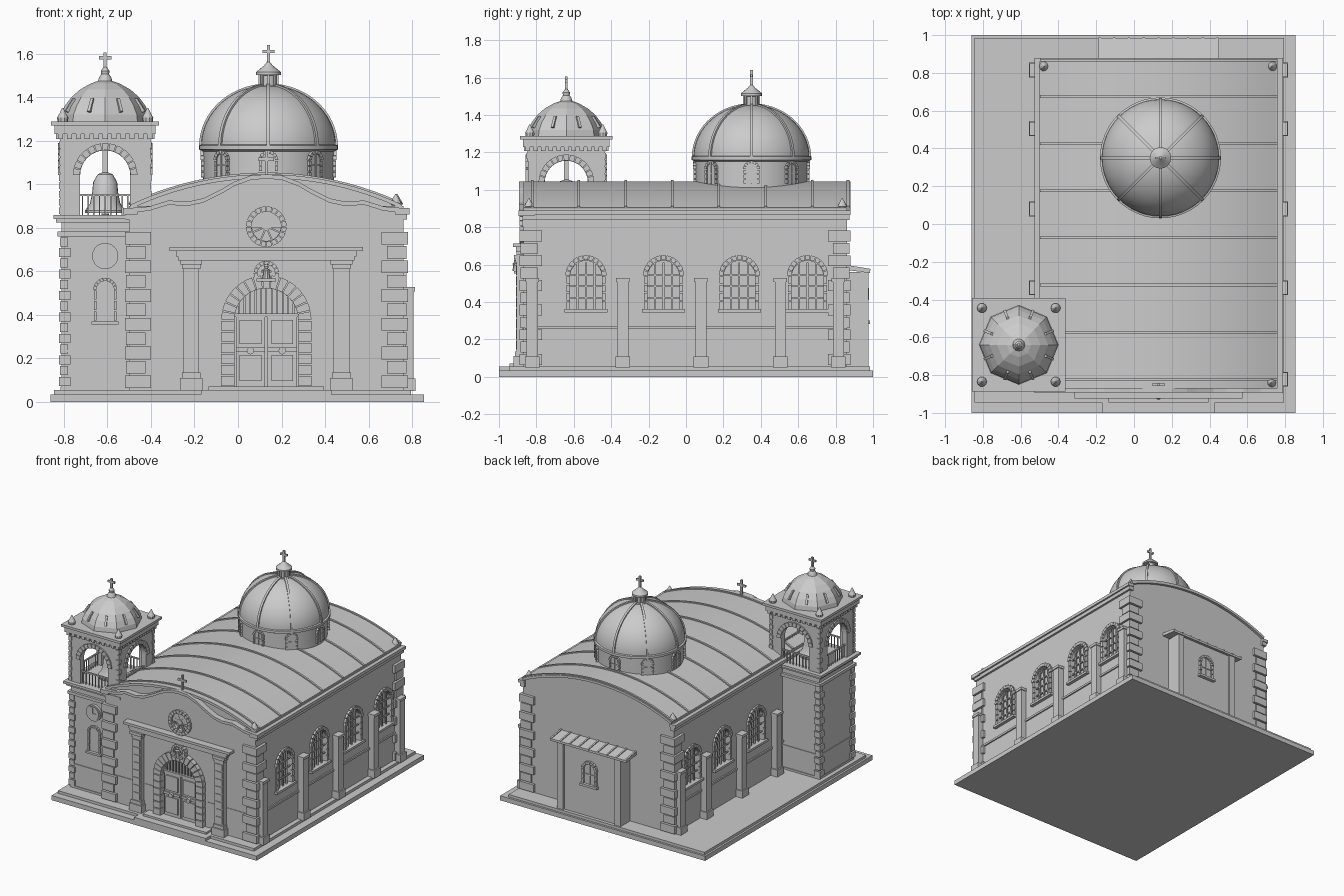
import bpy, bmesh, math
from mathutils import Matrix, Vector

stone = bpy.data.materials.new("grey stone")
stone.diffuse_color = (0.6, 0.6, 0.6, 1)
CX = 0.13                      # nave centre line
TX, TY = -0.61, -0.64          # tower centre
DX, DY = 0.14, 0.35            # dome centre
FRONT, BACK = -0.87, 0.86      # nave end walls
I = Matrix.Identity(4)
parts = {}


def bm_of(name):
    return parts.setdefault(name, bmesh.new())


def place(x, y, deg=0, z=0):
    return Matrix.Translation((x, y, z)) @ Matrix.Rotation(math.radians(deg), 4, 'Z')


def prism(name, pts, y0, y1, M=I):
    """Extrude an (x, z) outline from y0 to y1."""
    bm = bm_of(name)
    a = [bm.verts.new(M @ Vector((x, y0, z))) for x, z in pts]
    b = [bm.verts.new(M @ Vector((x, y1, z))) for x, z in pts]
    bm.faces.new(a)
    bm.faces.new(b[::-1])
    for i in range(len(a)):
        j = (i + 1) % len(a)
        bm.faces.new((a[j], a[i], b[i], b[j]))


def box(name, x0, x1, y0, y1, z0, z1, M=I):
    prism(name, [(x0, z0), (x1, z0), (x1, z1), (x0, z1)], y0, y1, M)


def cbox(name, cx, hw, y0, y1, z0, z1, M=I):
    box(name, cx - hw, cx + hw, y0, y1, z0, z1, M)


def lathe(name, prof, n, M=I, start=0.0):
    bm = bm_of(name)
    rings = [[bm.verts.new(M @ Vector((r * math.cos(start + math.tau * i / n), r * math.sin(start + math.tau * i / n), z)))
              for i in range(n)] for r, z in prof]
    for a, b in zip(rings, rings[1:]):
        for i in range(n):
            j = (i + 1) % n
            bm.faces.new((a[i], a[j], b[j], b[i]))
    bm.faces.new(rings[0][::-1])
    bm.faces.new(rings[-1])


def arc(r, cz, a0=0, a1=180, n=16, cx=0):
    return [(cx + r * math.cos(math.radians(a0 + (a1 - a0) * i / n)),
             cz + r * math.sin(math.radians(a0 + (a1 - a0) * i / n))) for i in range(n + 1)]


def arch_shape(hw, z0, spring):
    return [(-hw, z0), (hw, z0)] + arc(hw, spring)


def voussoirs(name, r0, r1, cz, n, y0, y1, M, a0=0, a1=180):
    step = (a1 - a0) / n
    for i in range(n):
        a, b = a0 + step * (i + 0.06), a0 + step * (i + 0.94)
        prism(name, arc(r1, cz, a, b, 2) + arc(r0, cz, b, a, 2), y0, y1, M)


def jambs(name, r0, r1, z0, z1, n, y0, y1, M):
    h = (z1 - z0) / n
    for s in (-1, 1):
        for i in range(n):
            cbox(name, s * (r0 + r1) / 2, (r1 - r0) / 2, y0, y1, z0 + h * i + 0.003, z0 + h * (i + 1) - 0.003, M)


def quoins(name, x, y, sx, sy, z0, z1, n, long=0.1, short=0.075, out=0.02):
    """Alternating corner stones; sx, sy point away from the building."""
    h = (z1 - z0) / n
    for i in range(n):
        l, o = (long, out) if i % 2 == 0 else (short, out * 0.7)
        xs, ys = sorted((x + sx * o, x - sx * l)), sorted((y + sy * o, y - sy * l))
        box(name, *xs, *ys, z0 + h * i + 0.004, z0 + h * (i + 1) - 0.004)


def cross(name, x, y, z0, z1, arm):
    h = z1 - z0
    cbox(name, x, 0.007, y - 0.007, y + 0.007, z0, z1)
    cbox(name, x, arm, y - 0.006, y + 0.006, z0 + h * 0.58, z0 + h * 0.58 + 0.015)


# base and entry steps
box("base", -0.86, 0.855, -1, 1, 0, 0.035)
box("base_upper", -0.845, 0.795, -0.945, 0.985, 0.035, 0.055)
box("front_steps", -0.17, 0.43, -1, -0.94, 0.035, 0.055)
box("front_steps", -0.135, 0.395, -0.945, FRONT, 0.055, 0.07)

# nave walls with arched recesses cut for the openings
box("nave_walls", -0.5, 0.76, FRONT, BACK, 0.05, 0.9)
win_y = (-0.535, -0.12, 0.285, 0.65)
side_frames = [place(0.76, y, 90) for y in win_y] + [place(-0.5, y, -90) for y in win_y[1:]]
door_M = place(CX, FRONT)
for M in side_frames:
    prism("opening_cutter", arch_shape(0.085, 0.36, 0.535), -0.05, 0.03, M)
prism("opening_cutter", arch_shape(0.147, 0.07, 0.375), -0.05, 0.035, door_M)
prism("opening_cutter", arc(0.066, 0.805, 0, 345, 23), -0.05, 0.025, door_M)

# side windows: surround, sill and bars
for M in side_frames:
    voussoirs("window_surrounds", 0.085, 0.11, 0.54, 11, -0.015, 0.005, M)
    jambs("window_surrounds", 0.085, 0.105, 0.36, 0.54, 4, -0.012, 0.005, M)
    cbox("window_sills", 0, 0.115, -0.025, 0.005, 0.345, 0.362, M)
    for u in (-0.045, 0, 0.045):
        cbox("window_bars", u, 0.005, 0.005, 0.015, 0.36, 0.61, M)
    for z in (0.42, 0.48, 0.54):
        cbox("window_bars", 0, 0.085, 0.005, 0.015, z, z + 0.008, M)

# side buttresses, wall bands, cornices
for s in (-1, 1):
    M = place(CX + s * 0.63, 0, 90 * s)
    for y in (-0.822, -0.338, 0.08, 0.505, 0.815):
        if s < 0 and y < -0.5:
            continue
        cbox("buttresses", s * y, 0.03, -0.045, 0.01, 0.05, 0.515, M)
        cbox("buttresses", s * y, 0.036, -0.052, 0.01, 0.508, 0.528, M)
        cbox("buttresses", s * y, 0.039, -0.055, 0.01, 0.05, 0.108, M)
    box("wall_bands", -0.86, 0.86, -0.01, 0.01, 0.255, 0.27, M)
    box("cornice", -0.875, 0.875, -0.016, 0.02, 0.838, 0.865, M)
    box("cornice", -0.88, 0.88, -0.028, 0.02, 0.865, 0.888, M)
    for y in (FRONT, BACK):
        quoins("nave_quoins", CX + s * 0.63, y, s, 1 if y > 0 else -1, 0.06, 0.785, 11)

# barrel roof, gable fill and ribs
R = 1.465
half = math.degrees(math.asin(0.625 / R))
RZ = 1.045 - R
vault = lambda d: arc(R + d, RZ, 90 - half, 90 + half, 28, CX)
prism("roof_fill", vault(-0.012), FRONT + 0.02, BACK)
prism("roof", vault(0) + vault(-0.018)[::-1], FRONT, 0.88)
for i in range(8):
    y = -0.822 + i * 0.2495 if i < 7 else 0.866
    prism("roof_ribs", vault(0.008) + vault(-0.01)[::-1], y - 0.007, y + 0.007)
for x, y in ((-0.475, 0.835), (0.73, 0.835), (0.725, -0.84)):
    lathe("roof_pinnacles", [(0.022, 0.87), (0.022, 0.905), (0.027, 0.91), (0.014, 0.935), (0.002, 0.955)], 10, place(x, y))

# curvy front parapet with coping
right = [(0.0, 1.025), (0.07, 1.02), (0.15, 0.99), (0.20, 0.96), (0.29, 0.915), (0.36, 0.9), (0.45, 0.905), (0.54, 0.877), (0.63, 0.87)]
curve = [(CX - x, z) for x, z in right[:0:-1]] + [(CX + x, z) for x, z in right]
prism("parapet", [(CX + 0.63, 0.8), (CX - 0.63, 0.8)] + curve, FRONT - 0.004, -0.825)
for a, b in zip(curve, curve[1:]):
    prism("parapet_coping", [a, b, (b[0], b[1] + 0.02), (a[0], a[1] + 0.02)], -0.893, -0.812)
for s in (-1, 1):
    cbox("parapet_ends", CX + s * 0.625, 0.033, -0.895, -0.81, 0.86, 0.89)
cross("parapet_cross", CX, -0.85, 1.04, 1.155, 0.035)

# rose window
voussoirs("rose_window", 0.068, 0.093, 0.805, 20, -0.02, 0.005, door_M, 0, 360)
for i in range(8):
    a = math.radians(45 * i + 22.5)
    c, s = math.cos(a), math.sin(a)
    prism("rose_window", [(r * c - w * s, 0.805 + r * s + w * c) for r, w in ((0.01, -.004), (0.068, -.004), (0.068, .004), (0.01, .004))],
          -0.005, 0.01, door_M)
prism("rose_window", arc(0.018, 0.805, 0, 330, 11), -0.01, 0.02, door_M)

# front portal: arch, doors, grille
voussoirs("portal_arch", 0.147, 0.207, 0.375, 15, -0.035, 0.01, door_M)
jambs("portal_arch", 0.147, 0.207, 0.07, 0.375, 6, -0.035, 0.01, door_M)
cbox("door_lintel", 0, 0.147, 0, 0.036, 0.39, 0.405, door_M)
for i in range(-5, 6):
    cbox("door_grille", i * 0.025, 0.004, 0.01, 0.02, 0.4, 0.375 + math.sqrt(0.147**2 - (i * 0.025)**2), door_M)
for s in (-1, 1):
    cbox("doors", s * 0.073, 0.067, 0.005, 0.04, 0.07, 0.39, door_M)
    for z0, z1 in ((0.095, 0.215), (0.265, 0.375)):
        cbox("door_panels", s * 0.073, 0.05, -0.004, 0.01, z0, z1, door_M)
    cbox("door_bands", s * 0.073, 0.067, -0.006, 0.01, 0.232, 0.25, door_M)
    prism("door_knobs", arc(0.017, 0.235, 0, 330, 11, s * 0.073), -0.02, 0, door_M)
cbox("wall_bands", -0.42, 0.2, -0.004, 0.005, 0.256, 0.262, door_M)
cbox("wall_bands", 0.42, 0.2, -0.004, 0.005, 0.256, 0.262, door_M)

# niche with statue above the portal
prism("niche", arch_shape(0.04, 0.55, 0.595), -0.008, 0.01, door_M)
voussoirs("niche", 0.04, 0.058, 0.59, 9, -0.035, 0.005, door_M, -20, 200)
SM = place(CX, FRONT - 0.04)
cbox("niche", 0, 0.045, -0.05, 0.005, 0.552, 0.566, door_M)
lathe("statue", [(0.02, 0.566), (0.015, 0.59), (0.018, 0.606), (0.008, 0.612), (0.011, 0.622), (0.006, 0.632)], 10, SM)
cbox("statue", 0, 0.024, -0.006, 0.006, 0.594, 0.604, SM)

# portal columns and entablature
for s in (-1, 1):
    x = s * 0.345
    cbox("columns", x, 0.036, -0.035, 0.01, 0.055, 0.64, door_M)
    for i in range(8):
        cbox("columns", x, 0.027, -0.04, 0.01, 0.145 + i * 0.057, 0.195 + i * 0.057, door_M)
    for hw, d, z0, z1 in ((0.052, 0.052, 0.055, 0.11), (0.043, 0.045, 0.11, 0.135), (0.042, 0.042, 0.61, 0.63), (0.05, 0.05, 0.63, 0.652)):
        cbox("column_caps", x, hw, -d, 0.01, z0, z1, door_M)
for hw, d, z0, z1 in ((0.405, 0.035, 0.65, 0.668), (0.415, 0.04, 0.668, 0.693), (0.445, 0.055, 0.693, 0.712)):
    cbox("entablature", 0, hw, -d, 0.01, z0, z1, door_M)

# back porch with ribbed lean-to roof and small window
PM = place(CX, 0.96, 180)
cbox("porch", 0, 0.26, 0, 0.11, 0.05, 0.56, PM)
for s in (-1, 1):
    cbox("porch_pilasters", s * 0.24, 0.025, -0.015, 0.11, 0.05, 0.56, PM)
RM = Matrix(((0, 1, 0, CX), (1, 0, 0, 0), (0, 0, 1, 0), (0, 0, 0, 1)))
prism("porch_roof", [(0.85, 0.572), (0.985, 0.555), (0.985, 0.572), (0.85, 0.592)], -0.32, 0.32, RM)
for i in range(9):
    u = -0.312 + i * 0.078
    prism("porch_roof", [(0.85, 0.59), (0.987, 0.568), (0.987, 0.577), (0.85, 0.599)], u - 0.006, u + 0.006, RM)
prism("porch_window", arch_shape(0.045, 0.3, 0.41), -0.004, 0.01, PM)
voussoirs("porch_window", 0.045, 0.065, 0.41, 9, -0.018, 0.005, PM)
jambs("porch_window", 0.045, 0.062, 0.3, 0.41, 3, -0.016, 0.005, PM)
cbox("porch_window", 0, 0.072, -0.025, 0.005, 0.283, 0.3, PM)
cbox("porch_window", 0, 0.004, -0.01, 0, 0.3, 0.45, PM)
cbox("porch_window", 0, 0.045, -0.01, 0, 0.37, 0.377, PM)

# bell tower shaft
TM = place(TX, TY)
slab = lambda n, h, z0, z1: cbox(n, 0, h, -h, h, z0, z1, TM)
slab("tower_shaft", 0.2, 0.05, 0.83)
slab("tower_band", 0.205, 0.05, 0.07)
slab("tower_band", 0.205, 0.228, 0.238)
slab("tower_cornice", 0.218, 0.76, 0.782)
slab("tower_cornice", 0.225, 0.825, 0.84)
slab("tower_cornice", 0.238, 0.84, 0.858)
for sx in (-1, 1):
    for sy in (-1, 1):
        quoins("tower_quoins", TX + sx * 0.2, TY + sy * 0.2, sx, sy, 0.07, 0.76, 14, 0.04, 0.03, 0.012)
        quoins("belfry_quoins", TX + sx * 0.207, TY + sy * 0.207, sx, sy, 0.86, 1.2, 9, 0.022, 0.016, 0.006)
        lathe("tower_pinnacles", [(0.024, 1.285), (0.026, 1.305), (0.015, 1.325), (0.003, 1.35)], 10,
              place(TX + sx * 0.195, TY + sy * 0.195))

# clock and blind window on the tower front
FM = place(TX, TY - 0.2)
prism("clock", arc(0.06, 0.67, 0, 348, 29), -0.02, 0.01, FM)
prism("clock", arc(0.05, 0.67, 0, 348, 29), -0.026, 0, FM)
box("clock_hands", -0.003, 0.003, -0.03, -0.02, 0.67, 0.71, FM)
box("clock_hands", 0, 0.03, -0.03, -0.02, 0.667, 0.673, FM)
voussoirs("tower_window", 0.04, 0.055, 0.515, 9, -0.015, 0.005, FM)
jambs("tower_window", 0.04, 0.052, 0.37, 0.515, 3, -0.013, 0.005, FM)
cbox("tower_window", 0, 0.062, -0.022, 0.005, 0.355, 0.37, FM)

# open belfry: four arched walls with railings
for k in range(4):
    M = place(TX, TY, 90 * k)
    prism("belfry_walls", [(-0.207, 0.85), (-0.115, 0.85)] + arc(0.115, 1.04, 180, 0) +
          [(0.115, 0.85), (0.207, 0.85), (0.207, 1.215), (-0.207, 1.215)], -0.207, -0.165, M)
    voussoirs("belfry_arches", 0.116, 0.148, 1.04, 13, -0.217, -0.2, M)
    cbox("railing", 0, 0.118, -0.196, -0.186, 0.945, 0.955, M)
    for i in range(-4, 5):
        cbox("railing", i * 0.026, 0.003, -0.194, -0.188, 0.855, 0.95, M)
    for i in range(-5, 6):
        cbox("dentils", i * 0.041, 0.012, -0.226, -0.2, 1.208, 1.232, M)
slab("belfry_cornice", 0.21, 1.205, 1.235)
slab("belfry_cornice", 0.232, 1.23, 1.27)
slab("belfry_cornice", 0.248, 1.27, 1.288)
lathe("bell", [(0.085, 0.868), (0.092, 0.868), (0.092, 0.88), (0.07, 0.91), (0.06, 0.96), (0.055, 1.01), (0.035, 1.045), (0.01, 1.055)], 20, TM)
lathe("bell_clapper", [(0.012, 0.845), (0.018, 0.86), (0.01, 0.875)], 10, TM)
cbox("bell_hanger", 0, 0.012, -0.012, 0.012, 1.05, 1.21, TM)

# octagonal tower dome
tower_prof = [(0.21, 1.285), (0.205, 1.32), (0.185, 1.36), (0.155, 1.4), (0.115, 1.435), (0.065, 1.463), (0.03, 1.475)]
lathe("tower_dome", tower_prof, 8, TM)
lathe("tower_finial", [(0.035, 1.465), (0.028, 1.49), (0.018, 1.505), (0.02, 1.52), (0.006, 1.54)], 12, TM)
cross("tower_cross", TX, TY, 1.53, 1.605, 0.028)
for k in range(8):
    prism("tower_dome_ribs", [(0.185, 1.33), (0.2, 1.335), (0.16, 1.395), (0.145, 1.39)], -0.007, 0.007, place(TX, TY, 22.5 + 45 * k))

# main drum, dome and lantern
DM = place(DX, DY)
lathe("drum", [(0.3, 0.93), (0.3, 1.17)], 48, DM)
lathe("drum_cornice", [(0.3, 1.15), (0.32, 1.16), (0.32, 1.178), (0.3, 1.185)], 48, DM)
dome = lambda d, a0, a1: arc(0.31 + d, 0, a0, a1, 14)
squash = lambda p: [(x, 1.172 + z * 0.91) for x, z in p]
lathe("dome", squash(dome(0, 0, 82)), 48, DM)
for k in range(8):
    M = place(DX, DY, 45 * k)
    prism("dome_ribs", squash(dome(0.009, 0, 82) + dome(-0.01, 82, 0)), -0.008, 0.008, M)
    W = M @ Matrix.Translation((0, -0.296, 0))
    prism("drum_windows", arch_shape(0.03, 1.03, 1.11), -0.008, 0.02, W)
    voussoirs("drum_windows", 0.03, 0.045, 1.11, 7, -0.016, 0.02, W)
    jambs("drum_windows", 0.03, 0.043, 1.03, 1.11, 3, -0.015, 0.02, W)
    cbox("drum_windows", 0, 0.003, -0.013, 0, 1.03, 1.14, W)
    cbox("drum_windows", 0, 0.03, -0.013, 0, 1.085, 1.091, W)
    cbox("lantern_posts", 0, 0.005, -0.046, -0.03, 1.44, 1.505, M)
lathe("lantern", [(0.055, 1.435), (0.055, 1.452), (0.038, 1.453), (0.038, 1.5), (0.057, 1.502), (0.057, 1.515), (0.02, 1.545), (0.008, 1.56)], 16, DM)
cross("dome_cross", DX, DY, 1.55, 1.64, 0.028)

# turn the collected shapes into objects
objs = {}
for name, bm in parts.items():
    bmesh.ops.recalc_face_normals(bm, faces=bm.faces)
    me = bpy.data.meshes.new(name)
    bm.to_mesh(me)
    bm.free()
    me.materials.append(stone)
    ob = objs[name] = bpy.data.objects.new(name, me)
    bpy.context.collection.objects.link(ob)
cut = objs["nave_walls"].modifiers.new("openings", 'BOOLEAN')
cut.object = objs["opening_cutter"]
cut.solver = 'EXACT'
objs["opening_cutter"].hide_render = True
objs["opening_cutter"].display_type = 'WIRE'
for name in ("roof", "roof_ribs", "drum", "drum_cornice", "dome", "dome_ribs", "bell", "tower_finial", "lantern", "statue"):
    bpy.ops.object.select_all(action='DESELECT')
    objs[name].select_set(True)
    bpy.context.view_layer.objects.active = objs[name]
    bpy.ops.object.shade_smooth_by_angle()
